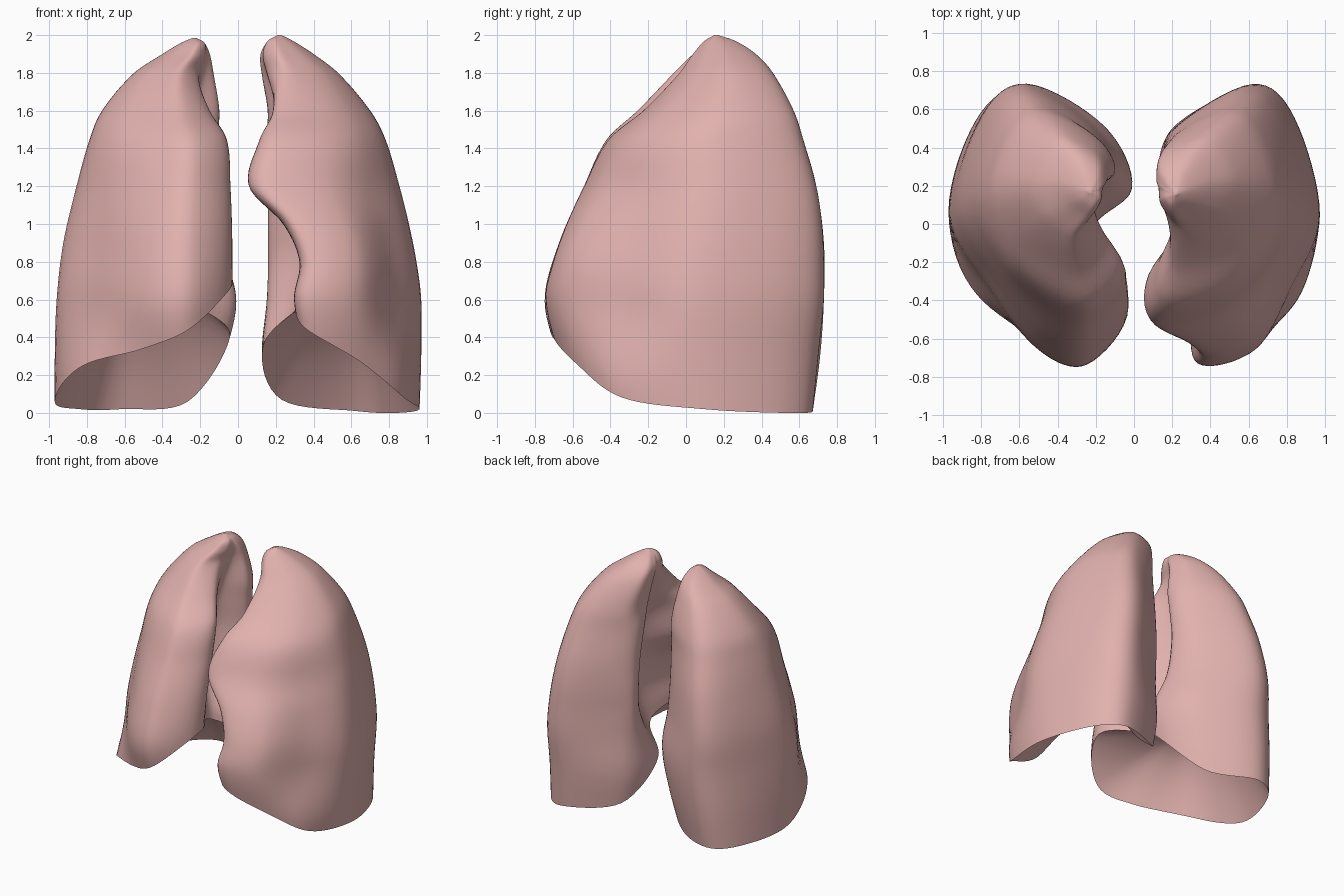
import bpy
import math

if "Cube" in bpy.data.objects:
    bpy.data.objects.remove(bpy.data.objects["Cube"], do_unlink=True)

tissue = bpy.data.materials.new("tissue pink")
tissue.use_nodes = True
pink = (0.75, 0.44, 0.42, 1)
tissue.diffuse_color = pink
tissue.node_tree.nodes["Principled BSDF"].inputs["Base Color"].default_value = pink

STEPS, LEVELS, RINGS = 8, 56, 16


def lerp(a, b, t):
    return a + (b - a) * t


def ramp(z, low, high):
    t = min(max((z - low) / (high - low), 0), 1)
    return t * t * (3 - 2 * t)


def spline(values, i, t):
    """Closed Catmull-Rom through a list of numbers."""
    n = len(values)
    a, b, c, d = (values[(i + k) % n] for k in (-1, 0, 1, 2))
    return b + 0.5 * t * (c - a + t * (2 * a - 5 * b + 4 * c - d + t * (3 * (b - c) + d - a)))


def sample(rows, z):
    """Smooth interpolation of the profile rows by height."""
    last = len(rows) - 1
    i = 0
    while i < last - 1 and rows[i + 1][0] < z:
        i += 1

    def slope(k, col):
        lo, hi = max(k - 1, 0), min(k + 1, last)
        return (rows[hi][col] - rows[lo][col]) / (rows[hi][0] - rows[lo][0])

    h = rows[i + 1][0] - rows[i][0]
    t = min(max((z - rows[i][0]) / h, 0), 1)
    s = t * t * (3 - 2 * t)
    return [lerp(rows[i][c], rows[i + 1][c], s)
            + h * t * (1 - t) * ((1 - t) * slope(i, c) - t * slope(i + 1, c))
            for c in range(1, len(rows[0]))]


def section(rows, z, back_corner, front_corner):
    """Control points round one level: outer side, back, inner hollow, front."""
    outer, back_in, hollow, front_in, front, back, ridge = sample(rows, z)
    d = back - front
    front_corner = lerp(front_corner, 0.75, ramp(z, 1.6, 1.9))
    # the outer front flares at the rim and is flatter higher up
    flat = 0.075 * ramp(z, 0.1, 0.6) - 0.045 * ramp(z, 0.8, 1.5)
    return [
        (outer, back - 0.47 * d),
        (lerp(outer, back_in, 0.16), back - 0.12 * d),
        (lerp(outer, back_in, 0.43), back),
        (lerp(outer, back_in, back_corner), back - 0.15 * d),
        (back_in, ridge),
        (hollow, lerp(ridge, front, 0.25)),
        (front_in, front + 0.2 * d),
        (lerp(outer, front_in, front_corner), front),
        (lerp(outer, front_in, 0.5), front + 0.05 * d),
        (lerp(outer, front_in, 0.145 + flat), front + (0.195 + flat) * d),
    ]


def make_lung(name, side, rows, rim, corners, dome):
    n = len(rim) * STEPS
    top = rows[-1][0]
    verts, faces = [], []

    # outer wall, from the sloping rim to the apex
    for level in range(LEVELS + 1):
        rise = math.sin(level / LEVELS * math.pi / 2)
        for k in range(n):
            i, t = k // STEPS, (k % STEPS) / STEPS
            z = lerp(spline(rim, i, t), top, rise)
            pts = section(rows, z, *corners)
            x = spline([p[0] for p in pts], i, t)
            y = spline([p[1] for p in pts], i, t)
            verts.append((side * x, y, z))

    # hollow underside
    edge = verts[:n]
    cx, cy, cz = dome
    first_ring = len(verts)
    for ring in range(1, RINGS):
        r = 1 - ring / RINGS
        for x, y, z in edge:
            verts.append((lerp(side * cx, x, r), lerp(cy, y, r), lerp(cz, z, r ** 2.2)))
    verts.append((side * cx, cy, cz))
    centre = len(verts) - 1

    def bridge(a, b):
        for k in range(n):
            m = (k + 1) % n
            faces.append((a + k, a + m, b + m, b + k))

    for level in range(LEVELS):
        bridge(level * n, (level + 1) * n)
    faces.append(tuple(range(LEVELS * n, (LEVELS + 1) * n)))
    starts = [0] + [first_ring + r * n for r in range(RINGS - 1)]
    for a, b in zip(starts, starts[1:]):
        bridge(b, a)
    for k in range(n):
        faces.append((starts[-1] + (k + 1) % n, starts[-1] + k, centre))
    if side < 0:
        faces = [f[::-1] for f in faces]

    mesh = bpy.data.meshes.new(name)
    mesh.from_pydata(verts, [], faces)
    mesh.materials.append(tissue)
    obj = bpy.data.objects.new(name, mesh)
    bpy.context.collection.objects.link(obj)
    bpy.ops.object.select_all(action="DESELECT")
    obj.select_set(True)
    bpy.context.view_layer.objects.active = obj
    bpy.ops.object.shade_smooth_by_angle(angle=math.radians(50))


# rows: height, outer, inner back, inner hollow, inner front, front, back, inner ridge y
right_rows = [
    (0.0, 0.97, 0.16, 0.3, 0.08, -0.6, 0.67, 0.2),
    (0.3, 0.97, 0.07, 0.24, 0.04, -0.67, 0.71, 0.19),
    (0.6, 0.96, 0.01, 0.22, 0.03, -0.735, 0.73, 0.19),
    (0.9, 0.925, 0.09, 0.32, 0.03, -0.66, 0.73, 0.27),
    (1.2, 0.855, 0.12, 0.33, 0.04, -0.53, 0.69, 0.29),
    (1.45, 0.785, 0.11, 0.29, 0.06, -0.41, 0.62, 0.28),
    (1.6, 0.72, 0.1, 0.25, 0.15, -0.25, 0.57, 0.27),
    (1.8, 0.55, 0.13, 0.19, 0.22, -0.06, 0.46, 0.26),
    (1.9, 0.4, 0.15, 0.165, 0.18, 0.04, 0.37, 0.23),
    (1.96, 0.3, 0.18, 0.18, 0.18, 0.1, 0.27, 0.2),
    (1.985, 0.24, 0.22, 0.22, 0.22, 0.16, 0.18, 0.17),
]
left_rows = [
    (0.0, 0.96, 0.18, 0.3, 0.4, -0.55, 0.67, 0.2),
    (0.3, 0.97, 0.13, 0.24, 0.35, -0.66, 0.7, 0.16),
    (0.6, 0.97, 0.16, 0.32, 0.3, -0.73, 0.73, 0.3),
    (0.8, 0.945, 0.17, 0.37, 0.33, -0.69, 0.73, 0.36),
    (1.0, 0.905, 0.17, 0.38, 0.25, -0.62, 0.72, 0.36),
    (1.2, 0.855, 0.17, 0.36, 0.08, -0.53, 0.69, 0.34),
    (1.45, 0.78, 0.16, 0.31, 0.13, -0.4, 0.62, 0.3),
    (1.6, 0.7, 0.16, 0.24, 0.19, -0.22, 0.57, 0.27),
    (1.8, 0.53, 0.125, 0.15, 0.16, -0.03, 0.46, 0.26),
    (1.9, 0.4, 0.12, 0.13, 0.14, 0.04, 0.37, 0.23),
    (1.97, 0.29, 0.16, 0.16, 0.16, 0.1, 0.26, 0.19),
    (2.0, 0.23, 0.21, 0.21, 0.21, 0.15, 0.17, 0.16),
]

# rim heights follow the section points: outer, back, inner, front
right_rim = [0.06, 0.02, 0.02, 0.06, 0.4, 0.58, 0.68, 0.45, 0.34, 0.25]
left_rim = [0.02, 0.0, 0.01, 0.07, 0.34, 0.54, 0.58, 0.45, 0.26, 0.08]

# corners: inner back position, inner front position
make_lung("right_lung", -1, right_rows, right_rim, (0.85, 0.77), (0.52, 0.0, 0.68))
make_lung("left_lung", 1, left_rows, left_rim, (0.92, 0.95), (0.58, 0.0, 0.62))
